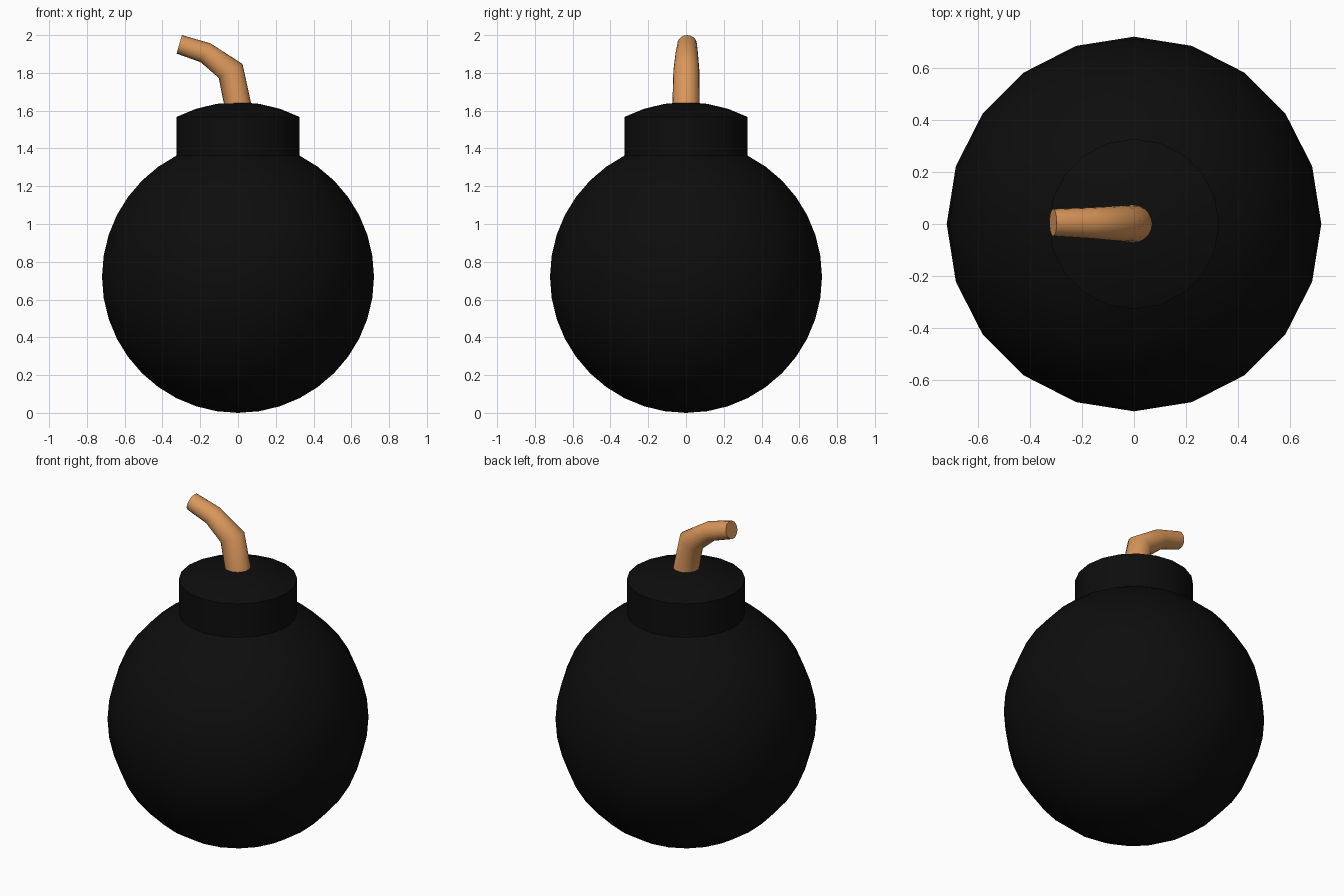
import bpy, bmesh, math
from mathutils import Vector

if "Cube" in bpy.data.objects:
    bpy.data.objects.remove(bpy.data.objects["Cube"])

SIDES = 20


def material(name, color):
    m = bpy.data.materials.new(name)
    m.diffuse_color = (*color, 1)
    m.use_nodes = True
    m.node_tree.nodes["Principled BSDF"].inputs["Base Color"].default_value = m.diffuse_color
    return m


def skin(name, rings, mat, angle, start=None, end=None):
    """Bridge rings of points; close each end with a pole point or a flat cap."""
    bm = bmesh.new()
    loops = [[bm.verts.new(p) for p in ring] for ring in rings]
    for a, b in zip(loops, loops[1:]):
        for i in range(SIDES):
            j = (i + 1) % SIDES
            bm.faces.new((a[i], a[j], b[j], b[i]))
    for loop, pole in ((loops[0], start), (loops[-1], end)):
        if pole is None:
            bm.faces.new(loop)
        else:
            v = bm.verts.new(pole)
            for i in range(SIDES):
                bm.faces.new((loop[i], loop[(i + 1) % SIDES], v))
    bmesh.ops.recalc_face_normals(bm, faces=bm.faces)
    mesh = bpy.data.meshes.new(name)
    bm.to_mesh(mesh)
    bm.free()
    mesh.materials.append(mat)
    ob = bpy.data.objects.new(name, mesh)
    bpy.context.collection.objects.link(ob)
    bpy.context.view_layer.objects.active = ob
    ob.select_set(True)
    bpy.ops.object.shade_smooth_by_angle(angle=math.radians(angle))
    ob.select_set(False)
    return ob


black = material("black iron", (0.004, 0.004, 0.004))
tan = material("tan rope", (0.70, 0.31, 0.105))
turns = [2 * math.pi * i / SIDES for i in range(SIDES)]

# Round shell whose top cap is raised straight up to form the neck
R, LIFT = 0.72, 0.205
profile = []
for k in range(1, 18):
    t = math.radians(9 * k)
    profile.append((R * math.sin(t), R - R * math.cos(t)))
for k in (17, 18, 19):
    t = math.radians(9 * k)
    profile.append((R * math.sin(t), R - R * math.cos(t) + LIFT))
rings = [[(r * math.cos(a), r * math.sin(a), z) for a in turns] for r, z in profile]
skin("shell", rings, black, 35, start=(0, 0, 0), end=(0, 0, 2 * R + LIFT))

# Bent tapering fuse: outer point (x, z), inner point (x, z), half depth
stations = [((0.078, 1.60), (-0.067, 1.60), 0.073),
            ((0.024, 1.847), (-0.102, 1.774), 0.069),
            ((-0.145, 1.956), (-0.198, 1.857), 0.059),
            ((-0.297, 2.0), (-0.325, 1.902), 0.052)]
rings = []
for k, (o, i, d) in enumerate(stations):
    outer, inner = Vector((o[0], 0, o[1])), Vector((i[0], 0, i[1]))
    mid, half = (outer + inner) / 2, (outer - inner) / 2
    mid.y = 0.002 * k
    rings.append([mid + half * math.cos(a) + Vector((0, d * math.sin(a), 0)) for a in turns])
skin("fuse", rings, tan, 50)
